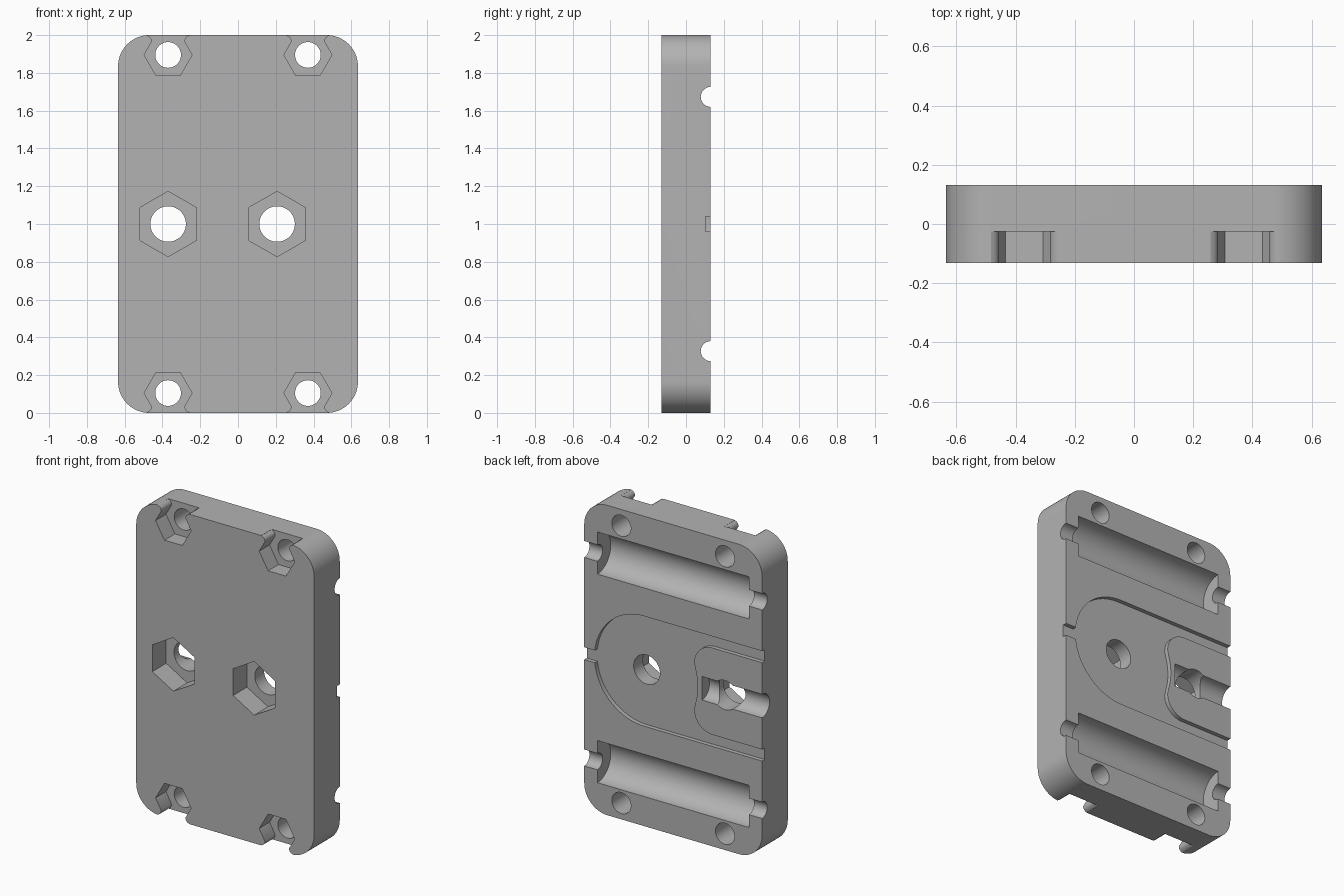
import bpy, bmesh
from math import sin, cos, pi, radians

if "Cube" in bpy.data.objects:
    bpy.data.objects.remove(bpy.data.objects["Cube"])

HALF_W, HALF_D, MID = 0.635, 0.131, 1.0

grey = bpy.data.materials.new("plain grey")
grey.use_nodes = True
colour = (0.45, 0.45, 0.45, 1)
grey.diffuse_color = colour
grey.node_tree.nodes["Principled BSDF"].inputs["Base Color"].default_value = colour


def arc(cx, cz, r, start, end, steps=16):
    """Points on an arc, angles in degrees."""
    angles = [radians(start + (end - start) * i / steps) for i in range(steps + 1)]
    return [(cx + r * cos(a), cz + r * sin(a)) for a in angles]


def ring(cx, cz, r, sides, turn=0):
    return arc(cx, cz, r, turn, turn + 360, sides)[:-1]


def prism(name, points, low, high, axis="y"):
    """Extrude a profile: (x, z) along y, or (y, z) along x."""
    bm = bmesh.new()
    place = (lambda p, d: (p[0], d, p[1])) if axis == "y" else (lambda p, d: (d, p[0], p[1]))
    face = bm.faces.new([bm.verts.new(place(p, low)) for p in points])
    grown = bmesh.ops.extrude_face_region(bm, geom=[face])["geom"]
    shift = (0, high - low, 0) if axis == "y" else (high - low, 0, 0)
    bmesh.ops.translate(bm, vec=shift, verts=[g for g in grown if isinstance(g, bmesh.types.BMVert)])
    bmesh.ops.recalc_face_normals(bm, faces=bm.faces)
    mesh = bpy.data.meshes.new(name)
    bm.to_mesh(mesh)
    bm.free()
    obj = bpy.data.objects.new(name, mesh)
    bpy.context.collection.objects.link(obj)
    return obj


# Plate with rounded corners
R = 0.165
outline = []
for i, (sx, sz) in enumerate([(1, 1), (-1, 1), (-1, -1), (1, -1)]):
    outline += arc(sx * (HALF_W - R), MID + sz * (1 - R), R, i * 90, i * 90 + 90)
plate = prism("mounting_plate", outline, -HALF_D, HALF_D)
plate.data.materials.append(grey)

cutters = []

# Corner bolt holes with nut pockets that open through a rounded lip at the edge
lip = [(0.127, 0), (0.087, 0.07), (0.087, 0.08), (0.092, 0.09), (0.1, 0.098), (0.112, 0.104), (0.112, 0.13)]
pocket = [(0.0635, -0.11)] + lip
pocket += [(-x, z) for x, z in reversed(pocket)]
for sx in (-1, 1):
    for sz in (-1, 1):
        x, z = sx * 0.37, MID + sz * 0.895
        cutters.append(prism("corner_nut_cut", [(x + px, z + sz * pz) for px, pz in pocket], -0.2, -0.025))
        cutters.append(prism("corner_hole_cut", ring(x, z, 0.068, 40), -0.2, 0.2))

# Central bolt holes with deep nut pockets
for x in (-0.37, 0.207):
    cutters.append(prism("centre_nut_cut", ring(x, MID, 0.173, 6, 90), -0.2, 0.01))
    cutters.append(prism("centre_hole_cut", ring(x, MID, 0.094, 48), -0.2, 0.2))

# Round-ended recess on the back, leaving a raised island around the slot
island = [(-0.7, MID + 0.28)] + arc(-0.28, MID + 0.15, 0.13, 90, 0, 10)
island += arc(0.207, MID, 0.382, 165, 195, 10)
island += arc(-0.28, MID - 0.15, 0.13, 0, -90, 10) + [(-0.7, MID - 0.28)]
recess = [(-0.7, MID - 0.355)] + arc(0.207, MID, 0.355, -90, 90, 48) + [(-0.7, MID + 0.355)]
cutters.append(prism("recess_cut", recess + island, 0.104, 0.2))
notch = [(0.5, MID - 0.04), (0.7, MID - 0.04), (0.7, MID + 0.04), (0.5, MID + 0.04)]
cutters.append(prism("notch_cut", notch, 0.104, 0.2))

# Half-round slot through the island to the side
cutters.append(prism("slot_cut", ring(HALF_D, MID, 0.076, 40), -0.7, -0.206, "x"))

# Half-round troughs with smaller grooves running out both sides
for z in (MID - 0.673, MID + 0.673):
    cutters.append(prism("trough_cut", ring(HALF_D, z, 0.136, 64), -0.541, 0.541, "x"))
    cutters.append(prism("groove_cut", ring(HALF_D, z, 0.053, 32), -0.7, 0.7, "x"))

# Cut everything, bake the result, remove the cutters
for cutter in cutters:
    cutter.hide_render = True
    mod = plate.modifiers.new(cutter.name, "BOOLEAN")
    mod.operation, mod.solver, mod.object = "DIFFERENCE", "EXACT", cutter
baked = bpy.data.meshes.new_from_object(plate.evaluated_get(bpy.context.evaluated_depsgraph_get()))
plate.modifiers.clear()
plate.data = baked
for cutter in cutters:
    bpy.data.objects.remove(cutter)
plate.data.materials.clear()
plate.data.materials.append(grey)
for poly in plate.data.polygons:
    poly.material_index = 0

bpy.ops.object.select_all(action="DESELECT")
plate.select_set(True)
bpy.context.view_layer.objects.active = plate
bpy.ops.object.shade_smooth_by_angle(angle=radians(30))
